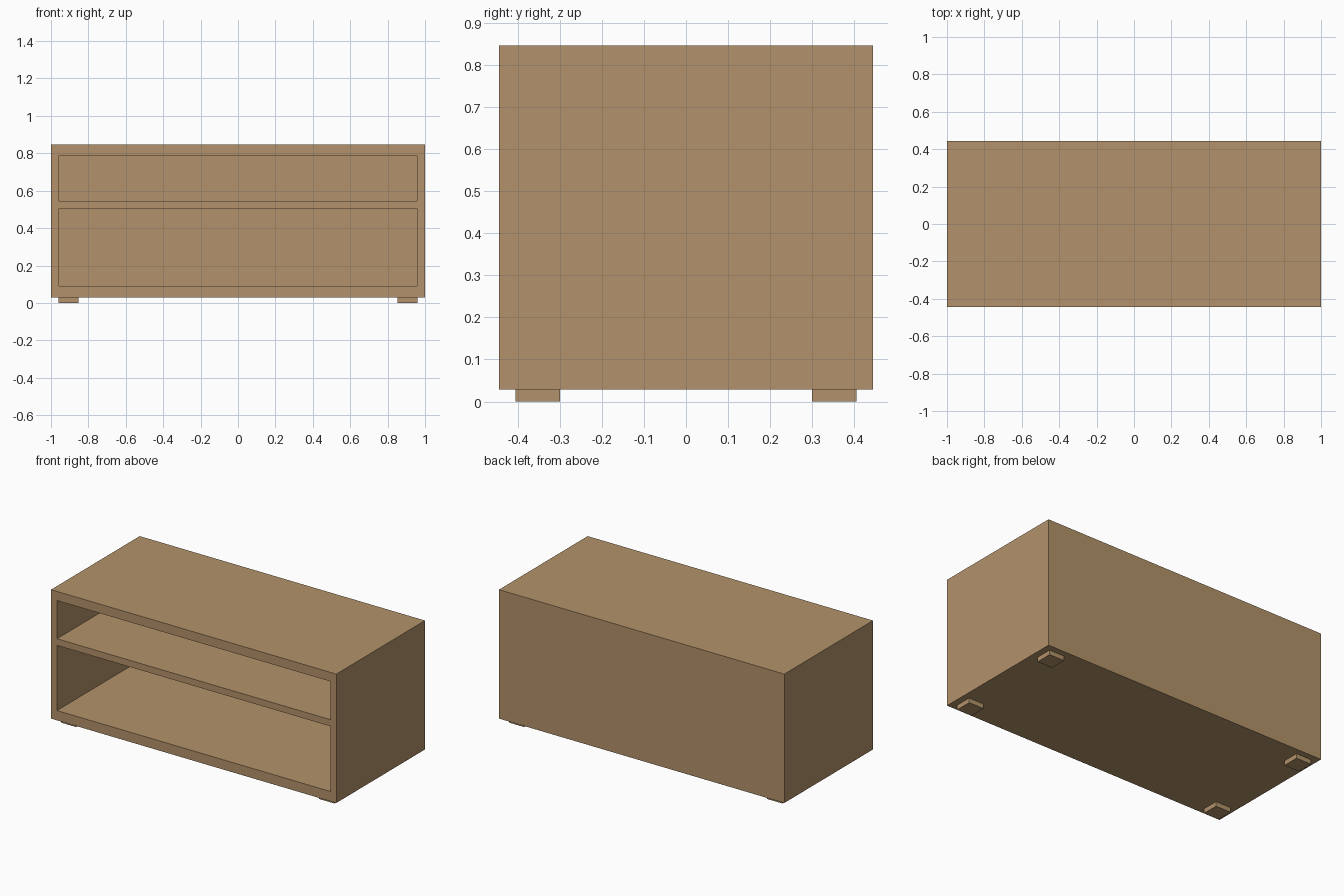
import bpy
import bmesh
from mathutils import Vector

cube = bpy.data.objects.get("Cube")
if cube:
    bpy.data.objects.remove(cube, do_unlink=True)

# Overall sizes
HALF_W, HALF_D = 1.0, 0.444
BASE, TOP = 0.029, 0.846
OPEN_W, OPEN_LOW, OPEN_HIGH = 0.958, 0.091, 0.788
BACK = 0.04

wood = bpy.data.materials.new("light_oak")
wood.use_nodes = True
colour = (0.45, 0.29, 0.145, 1)
wood.diffuse_color = colour
wood.node_tree.nodes["Principled BSDF"].inputs["Base Color"].default_value = colour


def add_box(bm, low, high):
    low, high = Vector(low), Vector(high)
    verts = bmesh.ops.create_cube(bm, size=1)["verts"]
    bmesh.ops.scale(bm, vec=high - low, verts=verts)
    bmesh.ops.translate(bm, vec=(low + high) / 2, verts=verts)


def finish(name, bm):
    bmesh.ops.recalc_face_normals(bm, faces=bm.faces)
    mesh = bpy.data.meshes.new(name)
    bm.to_mesh(mesh)
    bm.free()
    mesh.materials.append(wood)
    obj = bpy.data.objects.new(name, mesh)
    bpy.context.collection.objects.link(obj)


def box(name, low, high):
    bm = bmesh.new()
    add_box(bm, low, high)
    finish(name, bm)


# Cabinet shell: inset the front face and push it back to form the open cavity
bm = bmesh.new()
add_box(bm, (-HALF_W, -HALF_D, BASE), (HALF_W, HALF_D, TOP))
bm.normal_update()
front = next(f for f in bm.faces if f.normal.y < -0.9)
bmesh.ops.inset_individual(bm, faces=[front], thickness=0.05)
middle = (BASE + TOP) / 2
for v in front.verts:
    v.co.x = OPEN_W if v.co.x > 0 else -OPEN_W
    v.co.z = OPEN_HIGH if v.co.z > middle else OPEN_LOW
cavity = bmesh.ops.extrude_discrete_faces(bm, faces=[front])["faces"][0]
for v in cavity.verts:
    v.co.y = HALF_D - BACK
finish("cabinet_shell", bm)

# Shelf across the full opening, flush with the front
box("shelf", (-OPEN_W, -HALF_D, 0.504), (OPEN_W, HALF_D - BACK, 0.546))

# Four low square feet
FOOT, FOOT_X, FOOT_Y = 0.053, 0.906, 0.352
for side, sx in (("left", 1), ("right", -1)):
    for end, sy in (("front", -1), ("back", 1)):
        x, y = sx * FOOT_X, sy * FOOT_Y
        box(f"{end}_{side}_foot", (x - FOOT, y - FOOT, 0), (x + FOOT, y + FOOT, BASE))
